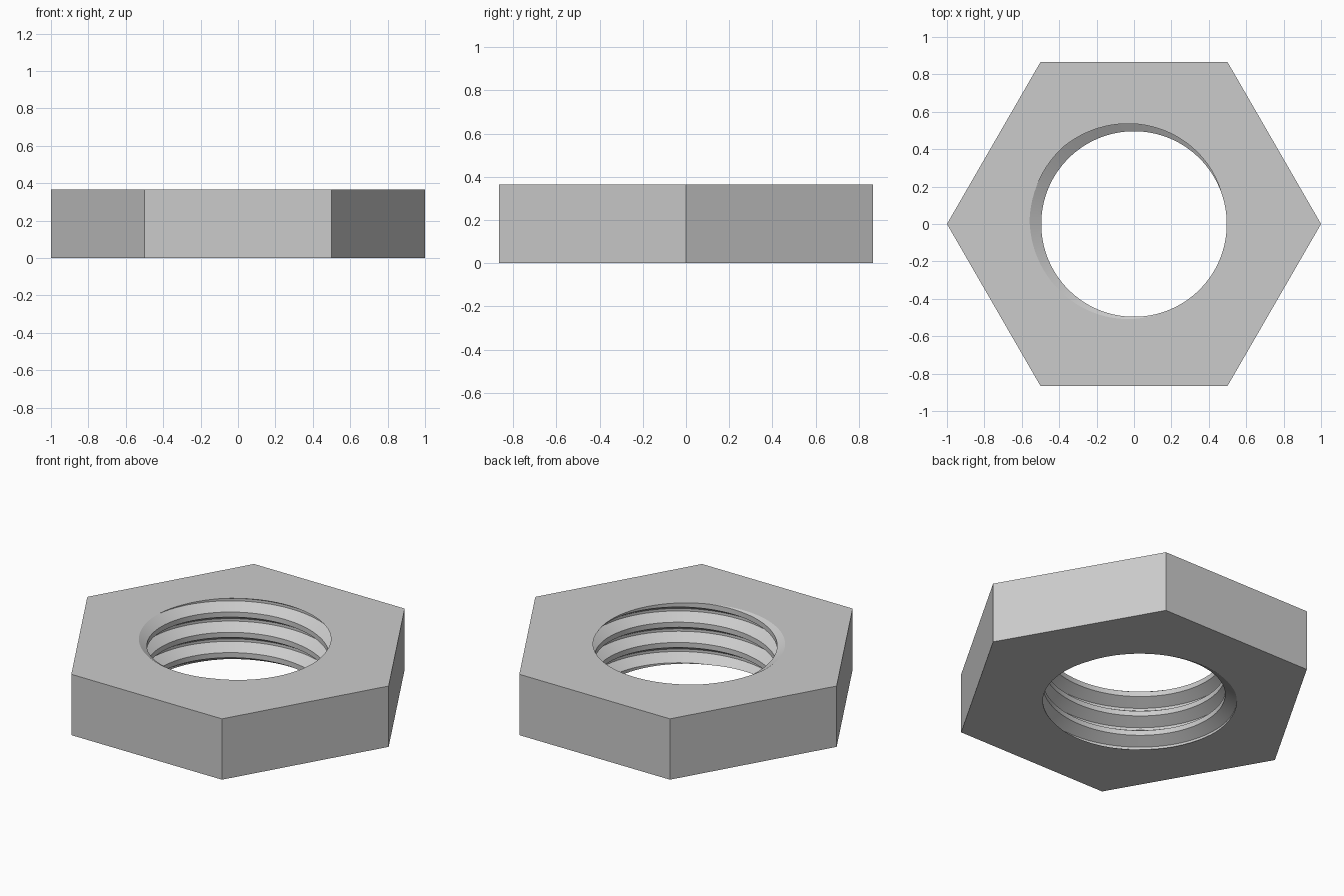
import bpy, bmesh, math

if "Cube" in bpy.data.objects:
    bpy.data.objects.remove(bpy.data.objects["Cube"])

HEIGHT = 0.365
PITCH = HEIGHT / 3
MINOR, MAJOR = 0.496, 0.559      # bore radius and thread root radius
SEG = 96                         # steps per thread turn
ROOT_ANGLE = math.radians(155)   # where the groove centre meets the top face

steel = bpy.data.materials.new("steel_grey")
steel.diffuse_color = (0.6, 0.6, 0.6, 1)
steel.use_nodes = True
steel.node_tree.nodes["Principled BSDF"].inputs["Base Color"].default_value = steel.diffuse_color

bm = bmesh.new()

# Thread: a trapezoid profile swept along a right-handed helix
profile = [(-0.375, MINOR), (-0.0625, MAJOR), (0.0625, MAJOR),
           (0.375, MINOR), (0.625, MINOR)]
rows = []
for i in range(-2 * SEG, 5 * SEG + 1):
    a = 2 * math.pi * i / SEG
    row = []
    for offset, r in profile:
        z = (i / SEG + offset) * PITCH
        row.append(bm.verts.new((r * math.cos(a + ROOT_ANGLE),
                                 r * math.sin(a + ROOT_ANGLE), z)))
    rows.append(row)
for r0, r1 in zip(rows, rows[1:]):
    for j in range(len(profile) - 1):
        bm.faces.new((r0[j], r0[j + 1], r1[j + 1], r1[j]))
bmesh.ops.remove_doubles(bm, verts=bm.verts, dist=1e-5)

# Trim the thread flush with the two flat faces
for z, n in ((0, -1), (HEIGHT, 1)):
    bmesh.ops.bisect_plane(bm, geom=bm.verts[:] + bm.edges[:] + bm.faces[:],
                           dist=1e-6, plane_co=(0, 0, z), plane_no=(0, 0, n),
                           clear_outer=True)
bmesh.ops.remove_doubles(bm, verts=bm.verts, dist=1e-5)
rims = {z: [e for e in bm.edges if e.is_boundary
            and all(abs(v.co.z - z) < 1e-4 for v in e.verts)]
        for z in (0, HEIGHT)}

# Hexagonal outer walls
rings = {z: [bm.verts.new((math.cos(k * math.pi / 3), math.sin(k * math.pi / 3), z))
             for k in range(6)] for z in (0, HEIGHT)}
low, high = rings[0], rings[HEIGHT]
for k in range(6):
    m = (k + 1) % 6
    bm.faces.new((low[k], low[m], high[m], high[k]))

# Flat top and bottom faces between the hexagon and the bore
for z, ring in rings.items():
    outer = [bm.edges.get((ring[k], ring[(k + 1) % 6])) for k in range(6)]
    bmesh.ops.triangle_fill(bm, use_beauty=True, use_dissolve=False,
                            edges=outer + rims[z], normal=(0, 0, 1 if z else -1))
bmesh.ops.recalc_face_normals(bm, faces=bm.faces)

mesh = bpy.data.meshes.new("hex_nut")
bm.to_mesh(mesh)
bm.free()
mesh.materials.append(steel)
nut = bpy.data.objects.new("hex_nut", mesh)
bpy.context.collection.objects.link(nut)
bpy.context.view_layer.objects.active = nut
nut.select_set(True)
bpy.ops.object.shade_smooth_by_angle(angle=math.radians(20))
